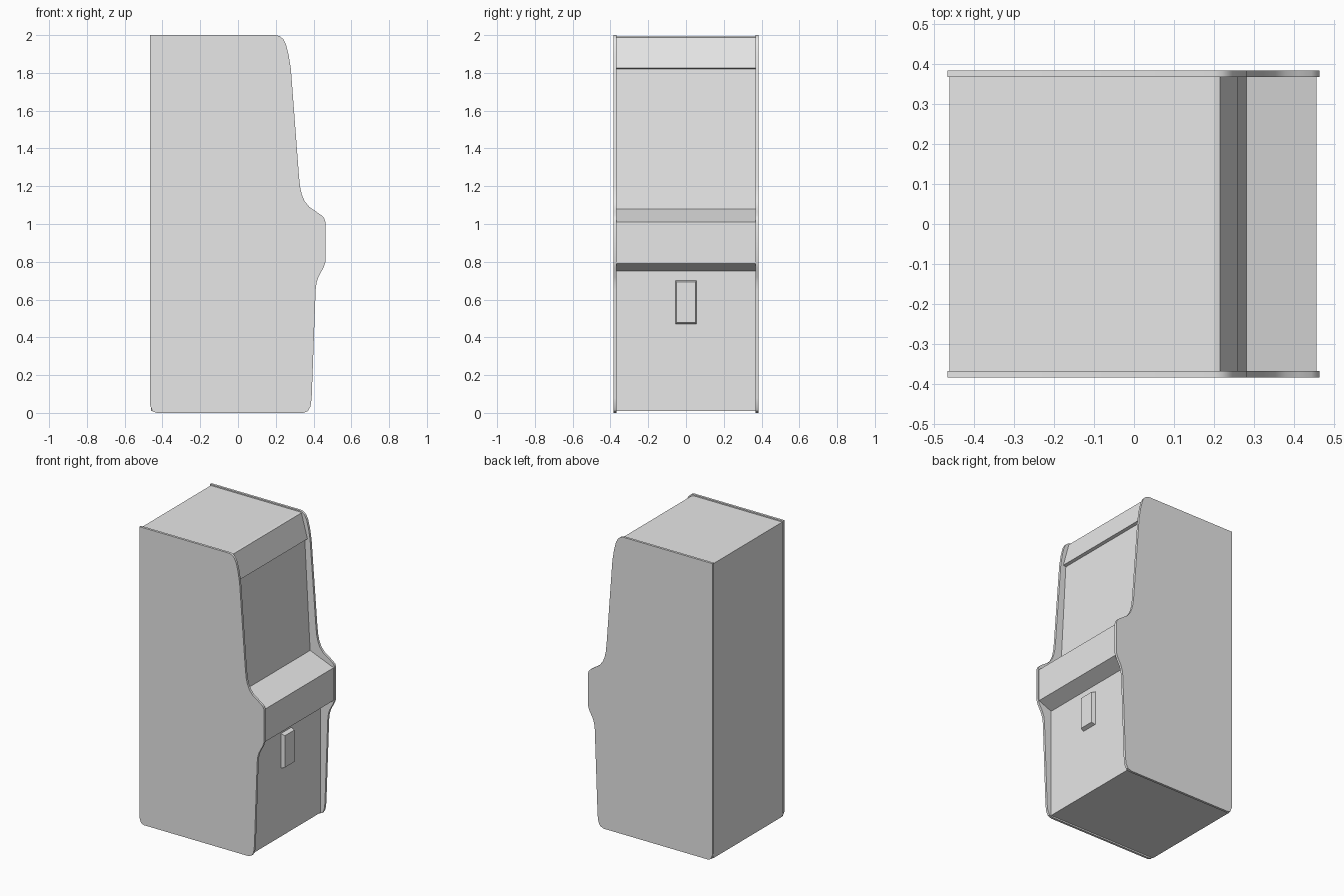
import bpy, bmesh, math

cube = bpy.data.objects.get("Cube")
if cube:
    bpy.data.objects.remove(cube, do_unlink=True)

GREY = (0.8, 0.8, 0.8, 1.0)
grey = bpy.data.materials.new("light grey")
grey.use_nodes = True
grey.diffuse_color = GREY
grey.node_tree.nodes["Principled BSDF"].inputs["Base Color"].default_value = GREY


def finish(name, bm, smooth=False):
    """Turn a bmesh into a named object."""
    bmesh.ops.recalc_face_normals(bm, faces=bm.faces)
    mesh = bpy.data.meshes.new(name)
    bm.to_mesh(mesh)
    bm.free()
    mesh.materials.append(grey)
    obj = bpy.data.objects.new(name, mesh)
    bpy.context.collection.objects.link(obj)
    if smooth:
        bpy.ops.object.select_all(action="DESELECT")
        obj.select_set(True)
        bpy.context.view_layer.objects.active = obj
        bpy.ops.object.shade_smooth_by_angle(angle=math.radians(35))
    return obj


def extrude_profile(name, profile, y0, y1, smooth=False):
    """Extrude an (x, z) outline along y."""
    bm = bmesh.new()
    face = bm.faces.new([bm.verts.new((x, y0, z)) for x, z in profile])
    ext = bmesh.ops.extrude_face_region(bm, geom=[face])
    moved = [v for v in ext["geom"] if isinstance(v, bmesh.types.BMVert)]
    bmesh.ops.translate(bm, verts=moved, vec=(0, y1 - y0, 0))
    return finish(name, bm, smooth)


INNER, OUTER = 0.367, 0.383

# Side panels with the curved cabinet outline
side = [
    (-0.465, 2), (0.2, 2), (0.222, 1.994), (0.24, 1.978), (0.254, 1.95),
    (0.268, 1.895), (0.28, 1.82), (0.323, 1.25), (0.329, 1.195),
    (0.338, 1.155), (0.353, 1.12), (0.378, 1.09), (0.41, 1.068),
    (0.443, 1.045), (0.457, 1.03), (0.463, 1.01), (0.463, 0.8),
    (0.453, 0.77), (0.426, 0.72), (0.416, 0.69), (0.411, 0.65),
    (0.39, 0.08), (0.384, 0.035), (0.37, 0.01), (0.345, 0),
    (-0.43, 0), (-0.453, 0.008), (-0.465, 0.04),
]
for name, s in (("side_panel_near", -1), ("side_panel_far", 1)):
    extrude_profile(name, side, s * INNER, s * OUTER, smooth=True)

# Body: marquee, recessed screen, control deck and lower front
body = [
    (-0.46, 1.992), (0.2, 1.992), (0.215, 1.988), (0.26, 1.825),
    (0.24, 1.82), (0.28, 1.08), (0.455, 1.01), (0.455, 0.79),
    (0.358, 0.75), (0.358, 0.01), (-0.46, 0.01),
]
extrude_profile("cabinet_body", body, -INNER, INNER)

# Coin door: a small block tapering outward
bm = bmesh.new()
bmesh.ops.create_cube(bm, size=1)
for v in bm.verts:
    front = v.co.x > 0
    v.co.x = 0.384 if front else 0.35
    v.co.y *= 0.1 if front else 0.116
    v.co.z = 0.586 + v.co.z * (0.214 if front else 0.238)
finish("coin_door", bm)
